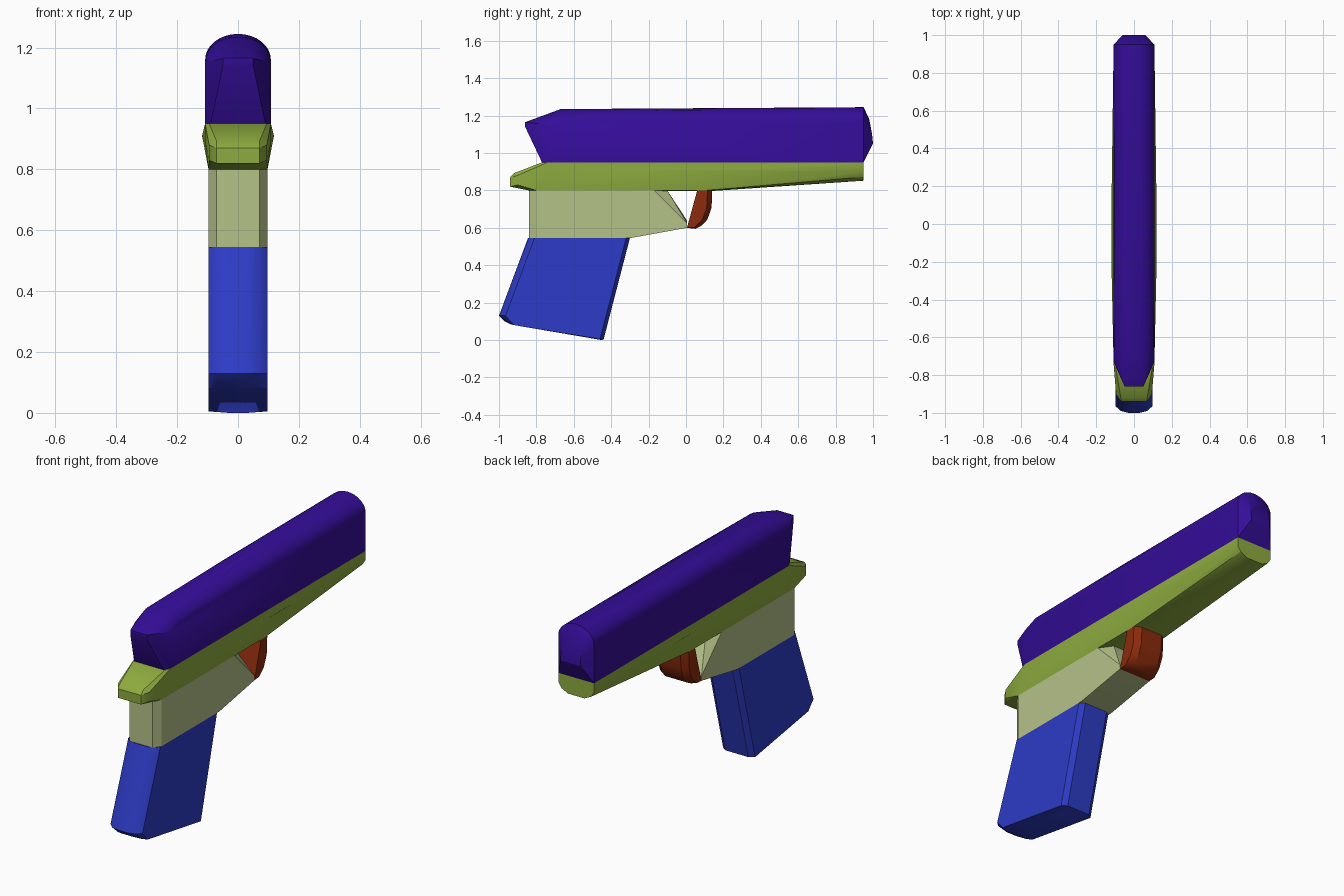
import bpy
import bmesh
import math

default_cube = bpy.data.objects.get("Cube")
if default_cube:
    bpy.data.objects.remove(default_cube, do_unlink=True)


def make_material(name, colour):
    material = bpy.data.materials.new(name)
    material.use_nodes = True
    rgba = (*colour, 1)
    material.diffuse_color = rgba
    shader = next(n for n in material.node_tree.nodes if n.type == "BSDF_PRINCIPLED")
    shader.inputs["Base Color"].default_value = rgba
    return material


def make_part(name, material, outlines):
    """Convex solid around side outlines (y, z), each placed at plus and minus a half width."""
    bm = bmesh.new()
    for half_width, outline in outlines:
        for y, z in outline:
            for side in (-1, 1):
                bm.verts.new((side * half_width, y, z))
    bmesh.ops.remove_doubles(bm, verts=bm.verts, dist=0.0005)
    hull = bmesh.ops.convex_hull(bm, input=bm.verts)
    unused = {g for g in hull["geom_interior"] + hull["geom_unused"]
              if isinstance(g, bmesh.types.BMVert)}
    bmesh.ops.delete(bm, geom=list(unused), context="VERTS")
    bmesh.ops.dissolve_limit(bm, angle_limit=math.radians(1),
                             verts=bm.verts, edges=bm.edges)
    bmesh.ops.recalc_face_normals(bm, faces=bm.faces)
    mesh = bpy.data.meshes.new(name)
    bm.to_mesh(mesh)
    bm.free()
    mesh.materials.append(material)
    part = bpy.data.objects.new(name, mesh)
    bpy.context.collection.objects.link(part)
    bpy.ops.object.select_all(action="DESELECT")
    part.select_set(True)
    bpy.context.view_layer.objects.active = part
    bpy.ops.object.shade_smooth_by_angle(angle=math.radians(28))
    return part


purple = make_material("deep purple", (0.035, 0.004, 0.32))
green = make_material("leaf green", (0.27, 0.41, 0.05))
beige = make_material("pale olive", (0.46, 0.54, 0.25))
blue = make_material("royal blue", (0.027, 0.045, 0.57))
rust = make_material("rust red", (0.26, 0.024, 0.004))

# Slide: upright sides, rounded roof, wedge-shaped front, bevelled rear
slide_outlines = [
    (0.108, [(-0.73, 0.95), (0.95, 0.95), (0.95, 1.16), (-0.73, 1.15)]),
    (0.09, [(-0.77, 0.95)]),
    (0.05, [(-0.86, 1.165), (-0.86, 1.14)]),
    (0.06, [(1, 1.05), (0.995, 1.1), (0.98, 1.18)]),
]
steps = 8
for i in range(steps + 1):
    angle = math.pi / 2 * i / steps
    rise = math.sin(angle)
    slide_outlines.append((0.108 * math.cos(angle), [
        (-0.67, 1.155 + 0.08 * rise),
        (0, 1.16 + 0.085 * rise),
        (0.95, 1.16 + 0.085 * rise),
    ]))
make_part("slide", purple, slide_outlines)

# Frame: long keel, widest at mid length, rounded under the rear end
make_part("frame", green, [
    (0.118, [(-0.28, 0.91), (0.2, 0.91)]),
    (0.108, [(-0.74, 0.95), (0.95, 0.95), (0.95, 0.9), (-0.74, 0.89)]),
    (0.097, [(-0.8, 0.8), (0.1, 0.8)]),
    (0.095, [(-0.77, 0.95), (-0.9, 0.88), (-0.9, 0.83)]),
    (0.09, [(0.95, 0.872)]),
    (0.05, [(0.95, 0.852), (0.14, 0.797)]),
    (0.07, [(-0.94, 0.82), (-0.94, 0.87), (-0.92, 0.892), (-0.84, 0.8)]),
])

# Receiver: block behind the trigger, tapering to a low tip
make_part("receiver", beige, [
    (0.097, [(-0.8, 0.8), (-0.8, 0.545), (-0.3, 0.545),
             (0.005, 0.6), (0.005, 0.625), (-0.17, 0.8)]),
    (0.07, [(-0.84, 0.8), (-0.84, 0.545)]),
    (0.05, [(-0.1, 0.8), (0.005, 0.64)]),
])

# Trigger guard: curved rear edge with softened sides
make_part("trigger_guard", rust, [
    (0.097, [(0.005, 0.6), (0.06, 0.8), (0.115, 0.8), (0.11, 0.7),
             (0.085, 0.64), (0.045, 0.603)]),
    (0.065, [(0.14, 0.8), (0.137, 0.71), (0.115, 0.645),
             (0.085, 0.613), (0.05, 0.595)]),
])

# Grip: slanted handle with rounded front and chamfered back edge
make_part("grip", blue, [
    (0.097, [(-0.81, 0.545), (-0.965, 0.13), (-0.92, 0.08),
             (-0.46, 0.005), (-0.32, 0.545)]),
    (0.07, [(-0.84, 0.545), (-0.99, 0.13), (-0.94, 0.085),
            (-0.44, 0.005), (-0.3, 0.545)]),
    (0.03, [(-0.845, 0.545), (-1, 0.13), (-0.97, 0.1), (-0.45, 0)]),
])
